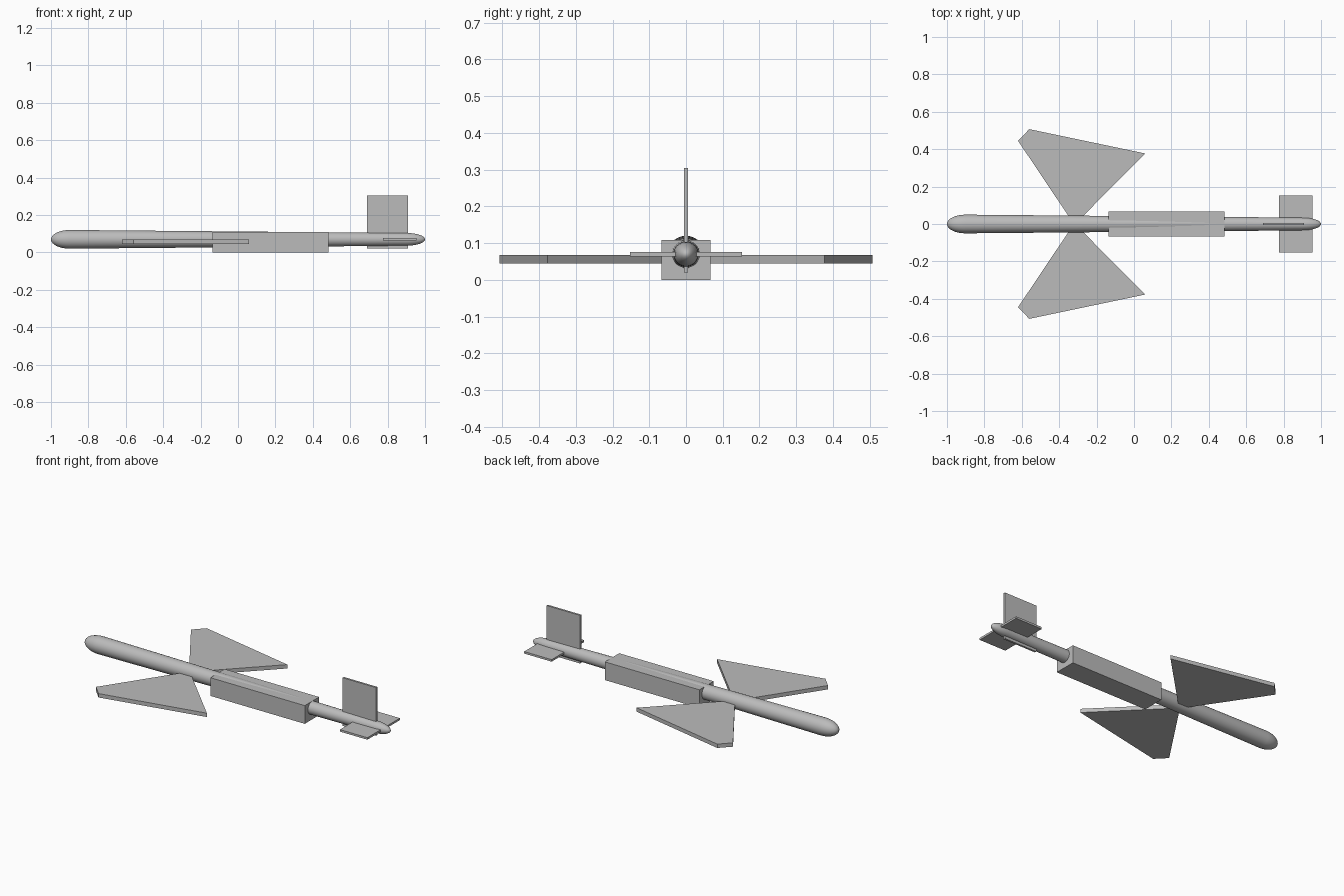
import bpy, bmesh, math

if "Cube" in bpy.data.objects:
    bpy.data.objects.remove(bpy.data.objects["Cube"], do_unlink=True)

grey = bpy.data.materials.new("plain grey")
grey.use_nodes = True
colour = (0.5, 0.5, 0.5, 1)
grey.diffuse_color = colour
grey.node_tree.nodes["Principled BSDF"].inputs["Base Color"].default_value = colour

AXIS_Z = 0.07


def add_object(name, bm):
    bmesh.ops.recalc_face_normals(bm, faces=bm.faces)
    mesh = bpy.data.meshes.new(name)
    bm.to_mesh(mesh)
    bm.free()
    mesh.materials.append(grey)
    obj = bpy.data.objects.new(name, mesh)
    bpy.context.collection.objects.link(obj)
    return obj


def box(name, low, high):
    bm = bmesh.new()
    bmesh.ops.create_cube(bm, size=1)
    for v in bm.verts:
        for i in range(3):
            v.co[i] = low[i] if v.co[i] < 0 else high[i]
    return add_object(name, bm)


def plate(name, outline, z0, z1):
    bm = bmesh.new()
    face = bm.faces.new([bm.verts.new((x, y, z0)) for x, y in outline])
    new = bmesh.ops.extrude_face_region(bm, geom=[face])["geom"]
    for v in new:
        if isinstance(v, bmesh.types.BMVert):
            v.co.z = z1
    return add_object(name, bm)


# Fuselage: tapered tube with rounded nose and tail, spun about its axis
def fuselage(nose_r, tail_r, cap, steps=8, sides=32):
    angles = [i * math.pi / 2 / steps for i in range(steps + 1)]
    profile = [(-1 + cap - cap * math.cos(a), nose_r * math.sin(a)) for a in angles]
    profile += [(1 - cap + cap * math.cos(a), tail_r * math.sin(a)) for a in reversed(angles)]
    bm = bmesh.new()
    verts = [bm.verts.new((x, 0, AXIS_Z + r)) for x, r in profile]
    edges = [bm.edges.new(pair) for pair in zip(verts, verts[1:])]
    bmesh.ops.spin(bm, geom=verts + edges, cent=(0, 0, AXIS_Z), axis=(1, 0, 0),
                   angle=2 * math.pi, steps=sides)
    bmesh.ops.remove_doubles(bm, verts=bm.verts, dist=0.0005)
    obj = add_object("fuselage", bm)
    for p in obj.data.polygons:
        p.use_smooth = True


fuselage(0.05, 0.034, 0.1)

# Equipment box around the middle of the fuselage
box("body_box", (-0.135, -0.067, 0), (0.485, 0.067, 0.108))

# Main wings, mirrored across the fuselage
wing = [(-0.62, 0.445), (-0.56, 0.507), (0.06, 0.377), (-0.295, 0.02), (-0.335, 0.02)]
for side, sign in (("back", 1), ("front", -1)):
    plate(side + "_wing", [(x, sign * y) for x, y in wing], 0.045, 0.068)

# Tail surfaces
box("tailplane", (0.775, -0.152, 0.064), (0.955, 0.152, 0.076))
box("tail_fin", (0.69, -0.006, 0.02), (0.91, 0.006, 0.305))
